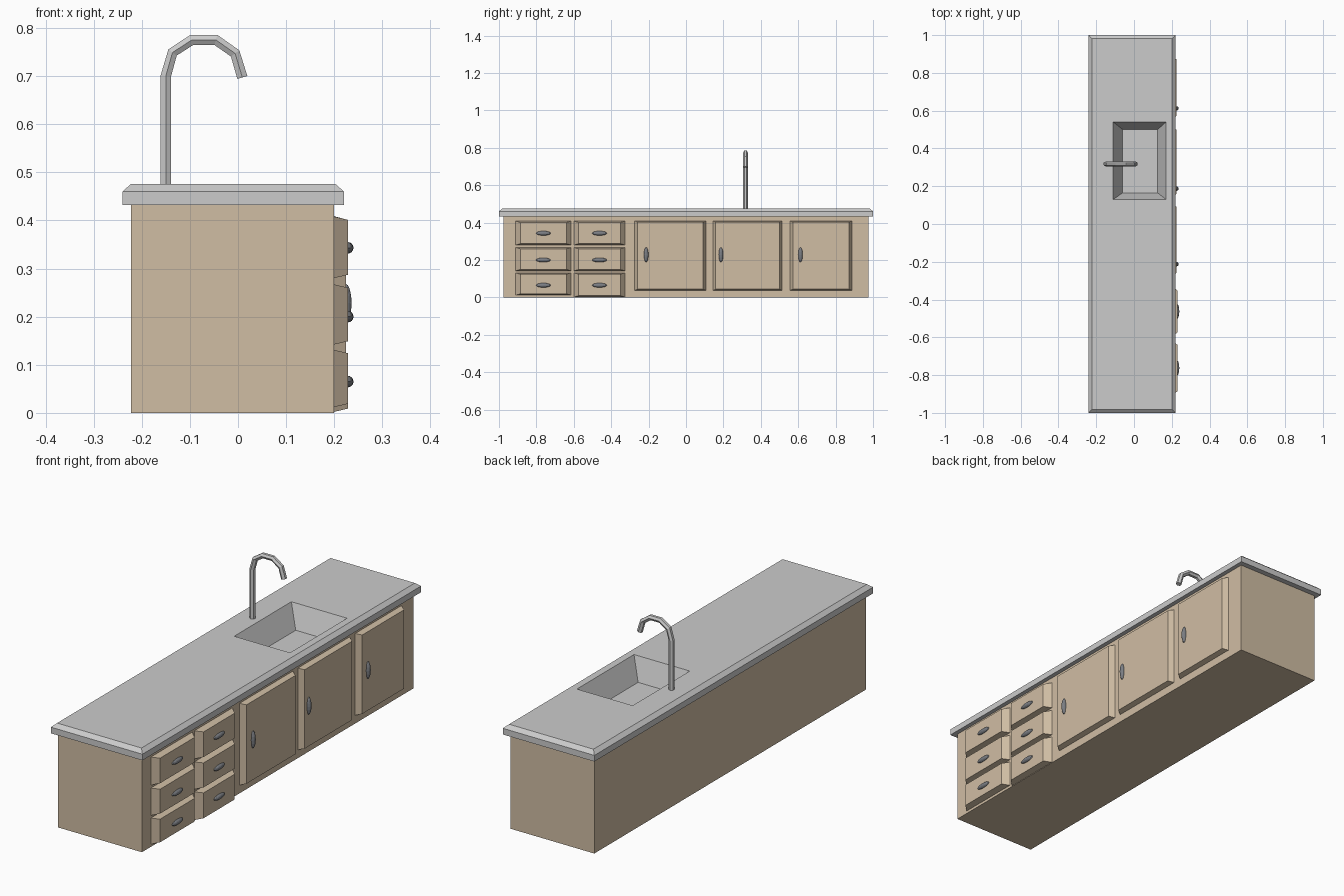
import bpy, bmesh
from math import cos, sin, pi
from mathutils import Vector

if "Cube" in bpy.data.objects:
    bpy.data.objects.remove(bpy.data.objects["Cube"])


def material(name, rgb):
    m = bpy.data.materials.new(name)
    m.diffuse_color = (*rgb, 1)
    m.use_nodes = True
    m.node_tree.nodes["Principled BSDF"].inputs["Base Color"].default_value = m.diffuse_color
    return m


WOOD = material("wood", (0.63, 0.51, 0.37))
DARK = material("dark_metal", (0.2, 0.21, 0.23))


def loft(name, rings, cap_start=False, cap_end=False, mat=None):
    """Skin a list of closed point rings with quads."""
    bm = bmesh.new()
    loops = [[bm.verts.new(p) for p in ring] for ring in rings]
    n = len(loops[0])
    for a, b in zip(loops, loops[1:]):
        for i in range(n):
            j = (i + 1) % n
            bm.faces.new((a[i], a[j], b[j], b[i]))
    if cap_start:
        bm.faces.new(loops[0][::-1])
    if cap_end:
        bm.faces.new(loops[-1])
    if cap_start and cap_end:
        bmesh.ops.recalc_face_normals(bm, faces=bm.faces)
    me = bpy.data.meshes.new(name)
    bm.to_mesh(me)
    bm.free()
    ob = bpy.data.objects.new(name, me)
    bpy.context.collection.objects.link(ob)
    if mat:
        me.materials.append(mat)
    return ob


def rect_z(x0, x1, y0, y1, z):
    return [(x0, y0, z), (x1, y0, z), (x1, y1, z), (x0, y1, z)]


def rect_x(x, y0, y1, z0, z1):
    return [(x, y0, z0), (x, y1, z0), (x, y1, z1), (x, y0, z1)]


# Cabinet body, open at the top under the counter
loft("cabinet_body", [rect_z(-0.222, 0.2, -0.975, 0.975, 0),
                      rect_z(-0.222, 0.2, -0.975, 0.975, 0.433)],
     cap_start=True, mat=WOOD)

# Countertop with chamfered rim and sunken tapered basin
loft("countertop_with_basin", [
    rect_z(-0.222, 0.2, -0.975, 0.975, 0.432),
    rect_z(-0.24, 0.22, -1, 1, 0.432),
    rect_z(-0.24, 0.22, -1, 1, 0.46),
    rect_z(-0.222, 0.202, -0.981, 0.981, 0.476),
    rect_z(-0.11, 0.17, 0.13, 0.54, 0.476),
    rect_z(-0.06, 0.125, 0.165, 0.5, 0.375)], cap_end=True)


# Raised front panel with sloping edges
def panel(name, y0, y1, z0, z1, x, dy, dz):
    loft(name, [rect_x(0.199, y0, y1, z0, z1),
                rect_x(x, y0 + dy, y1 - dy, z0 + dz, z1 - dz)],
         cap_start=True, cap_end=True, mat=WOOD)


# Oval pull
def handle(name, x, y, z, ry, rz):
    bpy.ops.mesh.primitive_uv_sphere_add(segments=12, ring_count=8, radius=1,
                                         location=(x, y, z))
    ob = bpy.context.object
    ob.name = name
    ob.scale = (0.012, ry, rz)
    ob.data.materials.append(DARK)


# Two columns of three drawers
for c, (y0, y1, low) in enumerate([(-0.912, -0.613, 0.012), (-0.6, -0.325, 0.002)]):
    for r, (z0, z1, hz) in enumerate([(low, 0.131, 0.065), (0.142, 0.267, 0.2),
                                      (0.28, 0.408, 0.343)]):
        panel(f"drawer_{c}_{r}", y0, y1, z0, z1, 0.229, 0.026, 0.007)
        handle(f"drawer_handle_{c}_{r}", 0.228, (y0 + y1) / 2, hz, 0.04, 0.012)

# Three doors
for i, (y0, y1, hy) in enumerate([(-0.275, 0.108, -0.213), (0.143, 0.515, 0.187),
                                  (0.555, 0.888, 0.612)]):
    panel(f"door_{i}", y0, y1, 0.037, 0.409, 0.224, 0.016, 0.007)
    handle(f"door_handle_{i}", 0.224, hy, 0.228, 0.012, 0.04)

# Six-sided gooseneck tap
path = [Vector(p) for p in [(-0.15, 0.47), (-0.15, 0.7), (-0.136, 0.749),
                            (-0.096, 0.775), (-0.046, 0.775), (-0.006, 0.747),
                            (0.009, 0.697)]]
rings = []
for i, p in enumerate(path):
    d0 = (p - path[max(i - 1, 0)]).normalized()
    d1 = (path[min(i + 1, len(path) - 1)] - p).normalized()
    t = (d0 + d1).normalized()
    n = Vector((t.y, -t.x))
    rings.append([(p.x + n.x * 0.0125 * sin(k * pi / 3),
                   0.318 + 0.0125 * cos(k * pi / 3),
                   p.y + n.y * 0.0125 * sin(k * pi / 3)) for k in range(6)])
loft("tap", rings, cap_start=True, cap_end=True)
